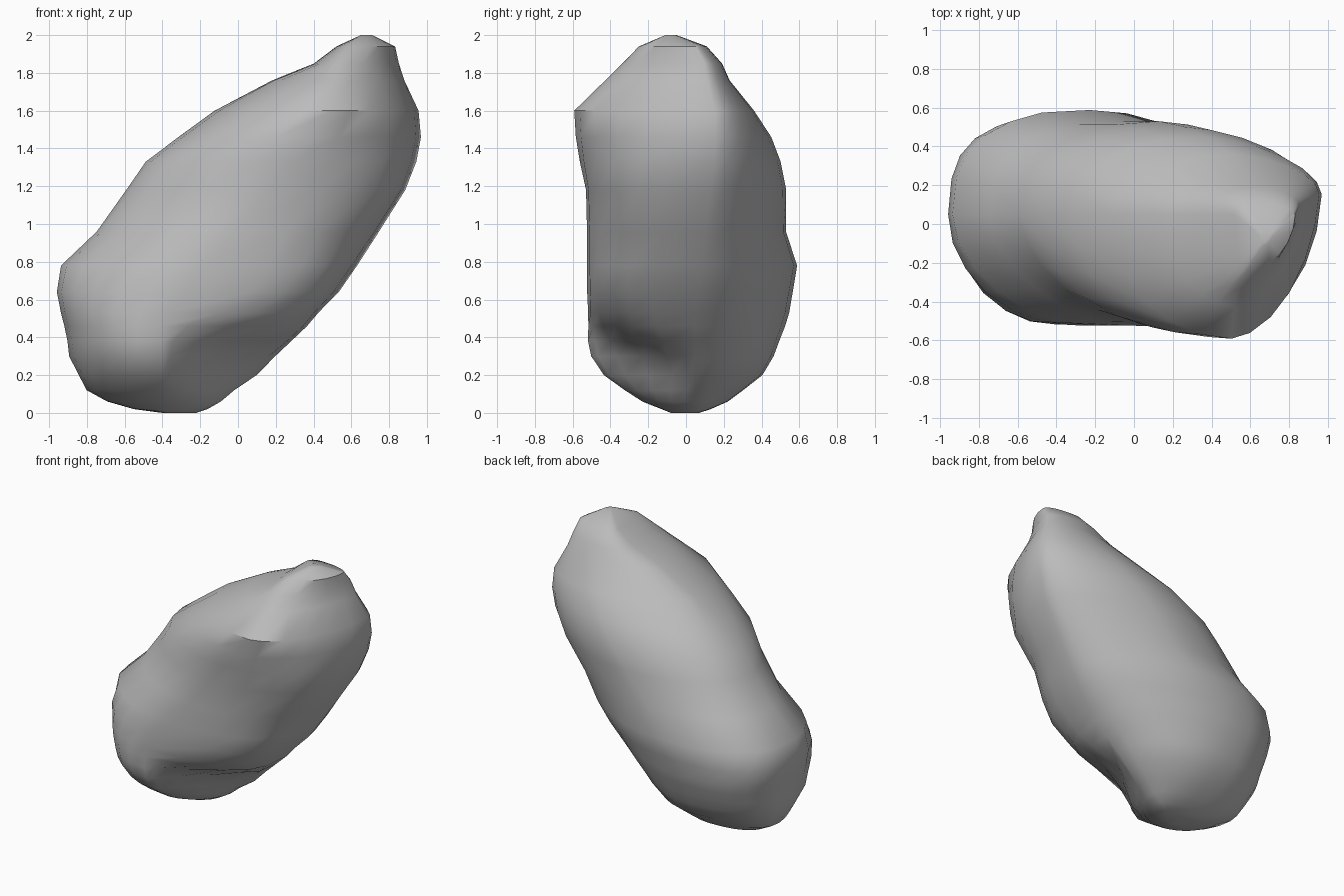
import bpy
import bmesh
import math
from mathutils import Vector, noise

old = bpy.data.objects.get("Cube")
if old:
    bpy.data.objects.remove(old, do_unlink=True)

# Horizontal slices of the boulder: height, x limits, y limits
SLICES = [
    (0, -.4, -.22, -.08, .07),
    (.02, -.55, -.16, -.13, .13),
    (.06, -.69, -.09, -.23, .22),
    (.12, -.8, -.02, -.32, .3),
    (.2, -.84, .1, -.43, .4),
    (.3, -.89, .2, -.5, .46),
    (.38, -.9, .28, -.52, .49),
    (.46, -.92, .36, -.52, .52),
    (.53, -.94, .42, -.52, .54),
    (.64, -.96, .53, -.52, .56),
    (.78, -.93, .62, -.52, .59),
    (.96, -.75, .74, -.52, .53),
    (1.18, -.6, .89, -.53, .53),
    (1.33, -.49, .94, -.56, .5),
    (1.46, -.32, .96, -.58, .45),
    (1.6, -.12, .95, -.59, .36),
    (1.76, .18, .88, -.43, .23),
    (1.85, .4, .85, -.34, .19),
    (1.94, .52, .83, -.25, .11),
    (2, .65, .71, -.11, -.05),
]
# Shape of the front corner by height: below 1 is boxy, above 1 chipped
CHIP = [(0, 1), (.1, 1.2), (.2, 1.7), (.3, 2), (.4, 1.9), (.46, 1.5), (.53, .8),
        (.64, .62), (.8, .64), (1, .8), (1.2, .75), (1.4, .95), (1.6, 1.15),
        (1.8, 1.25), (2, 1)]
STEPS = 6  # points per quarter of a slice


def clamp(value, low, high):
    return max(low, min(high, value))


def inside(value, low, high):
    """Keep a value well within the limits of a slice."""
    margin = (high - low) * .18
    return clamp(value, low + margin, high - margin)


def bump(z, centre, width):
    return math.exp(-((z - centre) / width) ** 2)


def chip_power(z):
    """Read the front corner shape at any height."""
    for (z0, p0), (z1, p1) in zip(CHIP, CHIP[1:]):
        if z <= z1:
            return p0 + (p1 - p0) * (z - z0) / (z1 - z0)
    return CHIP[-1][1]


def quarter(start, end, corner, power):
    """Curved run from one extreme of the slice towards the next."""
    points = []
    for i in range(STEPS):
        t = i / STEPS
        angle = math.pi / 2 * t
        a = max(math.cos(angle), 0) ** power(t)
        b = max(math.sin(angle), 0) ** power(t)
        points.append(corner + (start - corner) * a + (end - corner) * b)
    return points


def slice_outline(z, left, right, front, back):
    # Where the slice reaches furthest forward, backward and sideways
    front_x = inside(clamp(-.4 + (z - .5) * .82, -.4, .52), left, right)
    back_x = inside(clamp(-.3 + (z - .7) * .89, -.35, .6), left, right)
    west_y = inside(.05, front, back)
    east_y = inside(clamp(.05 + (z - .5) * .12, .05, .15), front, back)
    west, east = Vector((left, west_y)), Vector((right, east_y))
    south, north = Vector((front_x, front)), Vector((back_x, back))

    # The ledge over the chip slopes down away from the front
    slope = .17 * bump(z, .35, .2)
    flank = 1 + .2 * bump(z, 1.2, .5)
    heel = .88 - .13 * bump(z, .6, .4) + .25 * bump(z, 1.65, .13)
    chest = 1 + .2 * bump(z, 1.05, .22)
    outline = quarter(south, east, Vector((front_x, east_y)),
                      lambda t: chip_power(z + slope * t))
    outline += quarter(east, north, Vector((back_x, east_y)), lambda t: flank)
    outline += quarter(north, west, Vector((back_x, west_y)), lambda t: heel)
    outline += quarter(west, south, Vector((front_x, west_y)), lambda t: chest)
    return outline, Vector(((left + right) / 2, (front + back) / 2))


# Stack the slices into one closed skin with slight unevenness
bm = bmesh.new()
rings = []
for z, *limits in SLICES:
    outline, centre = slice_outline(z, *limits)
    ring = []
    for point in outline:
        rough = noise.noise(Vector((point.x, point.y, z)) * 3)
        point = centre + (point - centre) * (1 + rough * .02)
        ring.append(bm.verts.new((point.x, point.y, z)))
    rings.append(ring)

count = len(rings[0])
for lower, upper in zip(rings, rings[1:]):
    for i in range(count):
        j = (i + 1) % count
        bm.faces.new((lower[i], lower[j], upper[j], upper[i]))
bm.faces.new(reversed(rings[0]))
bm.faces.new(rings[-1])
bmesh.ops.recalc_face_normals(bm, faces=bm.faces)

mesh = bpy.data.meshes.new("boulder")
bm.to_mesh(mesh)
bm.free()
boulder = bpy.data.objects.new("boulder", mesh)
bpy.context.collection.objects.link(boulder)

# Plain grey stone
stone = bpy.data.materials.new("grey_stone")
stone.use_nodes = True
grey = (.5, .5, .5, 1)
stone.diffuse_color = grey
stone.node_tree.nodes["Principled BSDF"].inputs["Base Color"].default_value = grey
mesh.materials.append(stone)

# Smooth surface with the strongest ridges kept crisp
bpy.ops.object.select_all(action="DESELECT")
boulder.select_set(True)
bpy.context.view_layer.objects.active = boulder
bpy.ops.object.shade_smooth_by_angle(angle=math.radians(40))
